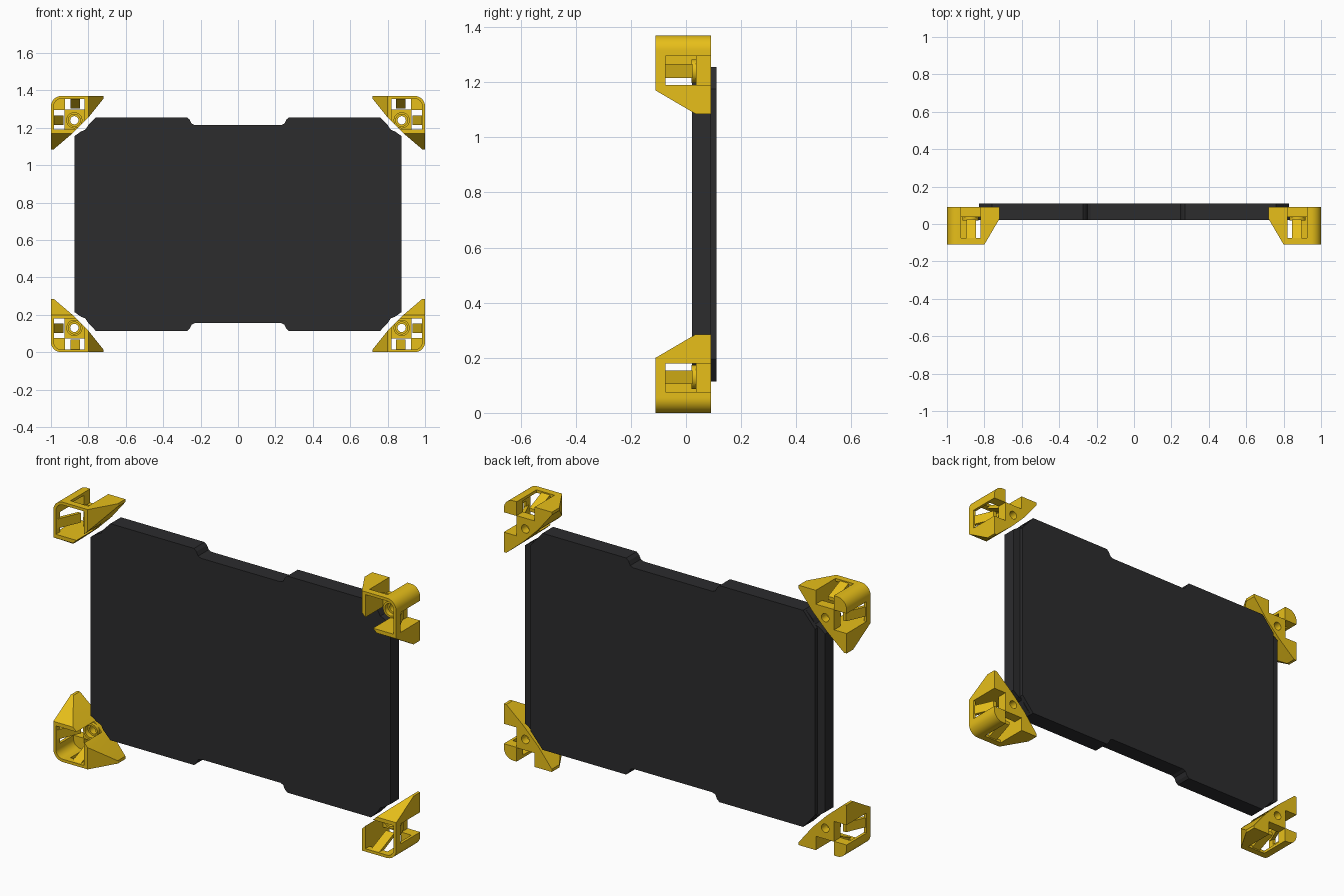
import bpy, bmesh, math

if "Cube" in bpy.data.objects:
    bpy.data.objects.remove(bpy.data.objects["Cube"])

H = 1.37          # overall height


def material(name, rgb):
    m = bpy.data.materials.new(name)
    m.diffuse_color = (*rgb, 1)
    m.use_nodes = True
    m.node_tree.nodes["Principled BSDF"].inputs["Base Color"].default_value = m.diffuse_color
    return m


YELLOW = material("yellow_plastic", (0.8, 0.52, 0.01))
BLACK = material("black_plastic", (0.025, 0.025, 0.027))


def prism(name, pts, place, d0, d1, mat=None):
    """Extrude a 2D outline from d0 to d1; place(a, b, d) gives the 3D point."""
    bm = bmesh.new()
    lo = [bm.verts.new(place(a, b, d0)) for a, b in pts]
    hi = [bm.verts.new(place(a, b, d1)) for a, b in pts]
    bm.faces.new(lo)
    bm.faces.new(hi[::-1])
    n = len(pts)
    for i in range(n):
        bm.faces.new((lo[i], hi[i], hi[(i + 1) % n], lo[(i + 1) % n]))
    bmesh.ops.recalc_face_normals(bm, faces=bm.faces)
    me = bpy.data.meshes.new(name)
    bm.to_mesh(me)
    bm.free()
    ob = bpy.data.objects.new(name, me)
    bpy.context.collection.objects.link(ob)
    if mat:
        me.materials.append(mat)
    return ob


def combine(ob, other, operation):
    """Boolean, applied straight away; the helper is removed."""
    m = ob.modifiers.new("bool", 'BOOLEAN')
    m.operation, m.object, m.solver = operation, other, 'EXACT'
    bpy.context.view_layer.objects.active = ob
    bpy.ops.object.modifier_apply(modifier=m.name)
    bpy.data.objects.remove(other)


def circle(u, v, r, n=32):
    return [(u + r * math.cos(2 * math.pi * i / n), v + r * math.sin(2 * math.pi * i / n))
            for i in range(n)]


# Local corner coordinates: u inward from the side, v up from the floor, y depth
def flat(u, v, y):
    return (1 - u, y, v)


def along_u(v, y, u):
    return (1 - u, y, v)


def along_v(u, y, v):
    return (1 - u, y, v)


# Corner guard body: rounded outer corner, stepped diagonal
R = 0.055
arc = [(R - R * math.cos(t), R - R * math.sin(t))
       for t in (math.pi / 2 * i / 12 for i in range(13))]
outline = arc + [(0.28, 0), (0.28, 0.015), (0.2, 0.115), (0.115, 0.2), (0.015, 0.285), (0, 0.285)]
guard = prism("corner_guard", outline, flat, -0.11, 0.09, YELLOW)

# Sloped front ends of both arms
slope = [(0.2, -0.11), (0.285, 0.035), (0.5, 0.035), (0.5, -0.2), (0.147, -0.2)]
combine(guard, prism("cut", slope, along_u, -0.1, 0.5), 'DIFFERENCE')
combine(guard, prism("cut", slope, along_v, -0.1, 0.5), 'DIFFERENCE')

# Open pocket behind the front rim
r = R - 0.015
pocket = [(R - r * math.cos(t), R - r * math.sin(t))
          for t in (math.pi / 2 * i / 12 for i in range(13))]
pocket += [(0.18, 0.015), (0.18, 0.18), (0.015, 0.18)]
combine(guard, prism("cut", pocket, flat, -0.2, 0.037), 'DIFFERENCE')

# Side windows running out through the back plate
win = [(0.075, -0.05), (0.18, -0.05), (0.18, 0.073), (0.075, 0.073)]
combine(guard, prism("cut", win, flat, -0.075, 0.2), 'DIFFERENCE')
combine(guard, prism("cut", [(b, a) for a, b in win], flat, -0.075, 0.2), 'DIFFERENCE')

# Screw boss and hole
combine(guard, prism("boss", circle(0.125, 0.13, 0.043), flat, 0.02, 0.06), 'UNION')
combine(guard, prism("cut", circle(0.125, 0.13, 0.032), flat, -0.1, 0.045), 'DIFFERENCE')
combine(guard, prism("cut", circle(0.125, 0.13, 0.022), flat, -0.1, 0.2), 'DIFFERENCE')

# Leaning spring tongues in the windows
tongue = [(0.003, -0.1), (0.015, -0.1), (0.068, 0.024), (0.05, 0.024), (0.003, -0.082)]
tongues = [prism("tongue_floor", tongue, along_u, 0.104, 0.154, YELLOW),
           prism("tongue_side", tongue, along_v, 0.104, 0.154, YELLOW)]

# Mirror to all four corners
centre = bpy.data.objects.new("mirror_centre", None)
centre.location = (0, 0, H / 2)
centre.hide_render = True
bpy.context.collection.objects.link(centre)
for ob in [guard] + tongues:
    m = ob.modifiers.new("mirror", 'MIRROR')
    m.use_axis = (True, False, True)
    m.mirror_object = centre
    m.use_mirror_merge = False


# Panel: quarter outline mirrored to a full one (x from centre, z from mid height)
def full(q):
    left = [(-x, z) for x, z in reversed(q)]
    top = left + q
    return top + [(x, -z) for x, z in reversed(top)]


def stand(x, z, y):
    return (x, y, z + H / 2)


front = [(0.232, 0.53), (0.248, 0.537), (0.258, 0.558), (0.272, 0.571), (0.76, 0.571),
         (0.8, 0.53), (0.815, 0.505), (0.84, 0.495), (0.875, 0.47)]
back = front[:5] + [(0.83, 0.49)]
prism("panel_front", full(front), stand, 0.022, 0.09, BLACK)
prism("panel_back", full(back), stand, 0.09, 0.11, BLACK)

# Smooth the rounded corner and hole, keep edges sharp
bpy.ops.object.select_all(action='DESELECT')
guard.select_set(True)
bpy.context.view_layer.objects.active = guard
bpy.ops.object.shade_smooth_by_angle(angle=math.radians(30))
